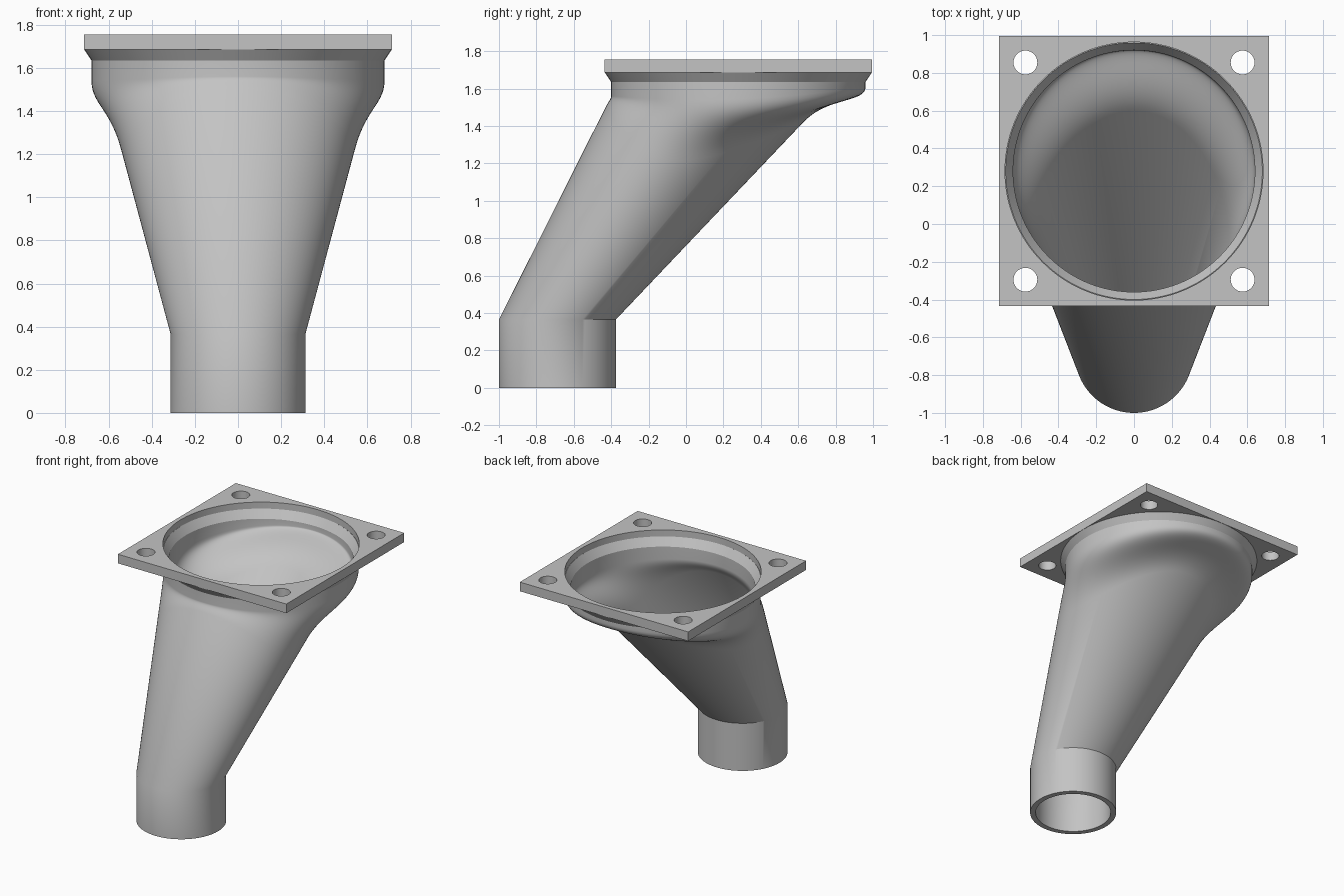
import bpy, bmesh
from math import sin, cos, pi
from mathutils import Vector

cube = bpy.data.objects.get("Cube")
if cube:
    bpy.data.objects.remove(cube, do_unlink=True)

grey = bpy.data.materials.new("plain_grey")
grey.use_nodes = True
colour = (0.55, 0.55, 0.55, 1)
grey.diffuse_color = colour
grey.node_tree.nodes["Principled BSDF"].inputs["Base Color"].default_value = colour

N = 128                       # segments around the duct
BOWL_Y, RIM_R = 0.28, 0.68    # centre and radius of the upper collar
PIPE_Y, PIPE_R = -0.6875, 0.3125
BEND_Z, FLANGE_Z, TOP_Z = 0.365, 1.685, 1.755


def finish(ob):
    """Apply modifiers, weld, then smooth with sharp edges kept."""
    bpy.ops.object.select_all(action="DESELECT")
    ob.select_set(True)
    bpy.context.view_layer.objects.active = ob
    bpy.ops.object.convert(target="MESH")
    bm = bmesh.new()
    bm.from_mesh(ob.data)
    bmesh.ops.remove_doubles(bm, verts=bm.verts, dist=0.0001)
    bmesh.ops.recalc_face_normals(bm, faces=bm.faces)
    bm.to_mesh(ob.data)
    bm.free()
    ob.data.materials.clear()
    ob.data.materials.append(grey)
    bpy.ops.object.shade_smooth_by_angle(angle=pi / 6)


def ring_point(angle, y, r, z):
    return Vector((r * cos(angle), y + r * sin(angle), z))


def duct_profile(angle):
    """Line up the wall: straight pipe, slanted cone, blend, collar, flare."""
    s = sin(angle)
    foot = ring_point(angle, PIPE_Y, PIPE_R, 0)
    bend = ring_point(angle, PIPE_Y, PIPE_R, BEND_Z)
    slope = Vector((0.268 * cos(angle), 0.726 + 0.224 * s, 1))
    start = bend + slope * (1.22 - 0.04 * s + 0.24 * s * s - BEND_Z)
    end = ring_point(angle, BOWL_Y, RIM_R, 1.545 + 0.025 * s + 0.04 * s * s)
    reach = (end - start).length
    h1 = start + slope.normalized() * reach * 0.5
    h2 = end - Vector((0, 0, reach * 0.23))
    points = [foot, bend]
    steps = 18
    for i in range(steps + 1):
        t = i / steps
        u = 1 - t
        points.append(start * u**3 + h1 * 3 * u * u * t + h2 * 3 * u * t * t + end * t**3)
    points.append(ring_point(angle, BOWL_Y, RIM_R, 1.635))
    points.append(ring_point(angle, BOWL_Y, 0.713, FLANGE_Z))
    return points


# Hollow duct
bm = bmesh.new()
columns = [[bm.verts.new(p) for p in duct_profile(2 * pi * i / N)] for i in range(N)]
for i, a in enumerate(columns):
    b = columns[(i + 1) % N]
    for k in range(len(a) - 1):
        bm.faces.new((a[k], b[k], b[k + 1], a[k + 1]))
mesh = bpy.data.meshes.new("duct")
bm.to_mesh(mesh)
bm.free()
duct = bpy.data.objects.new("duct", mesh)
bpy.context.collection.objects.link(duct)
wall = duct.modifiers.new("wall", "SOLIDIFY")
wall.thickness = 0.04
wall.offset = -1
wall.use_even_offset = True
finish(duct)

# Square flange with a large opening and four bolt holes
curve = bpy.data.curves.new("flange", "CURVE")
curve.dimensions = "2D"
curve.fill_mode = "BOTH"
curve.extrude = (TOP_Z - FLANGE_Z) / 2


def outline(points):
    spline = curve.splines.new("POLY")
    spline.points.add(len(points) - 1)
    for p, (x, y) in zip(spline.points, points):
        p.co = (x, y, 0, 1)
    spline.use_cyclic_u = True


def circle(x, y, r, n):
    outline([(x + r * cos(2 * pi * i / n), y + r * sin(2 * pi * i / n)) for i in range(n)])


half = 0.715
outline([(-half, -half), (half, -half), (half, half), (-half, half)])
circle(0, 0, 0.683, N)
for sx in (-1, 1):
    for sy in (-1, 1):
        circle(sx * 0.575, sy * 0.575, 0.063, 40)
flange = bpy.data.objects.new("flange", curve)
flange.location = (0, BOWL_Y, (TOP_Z + FLANGE_Z) / 2)
bpy.context.collection.objects.link(flange)
finish(flange)
